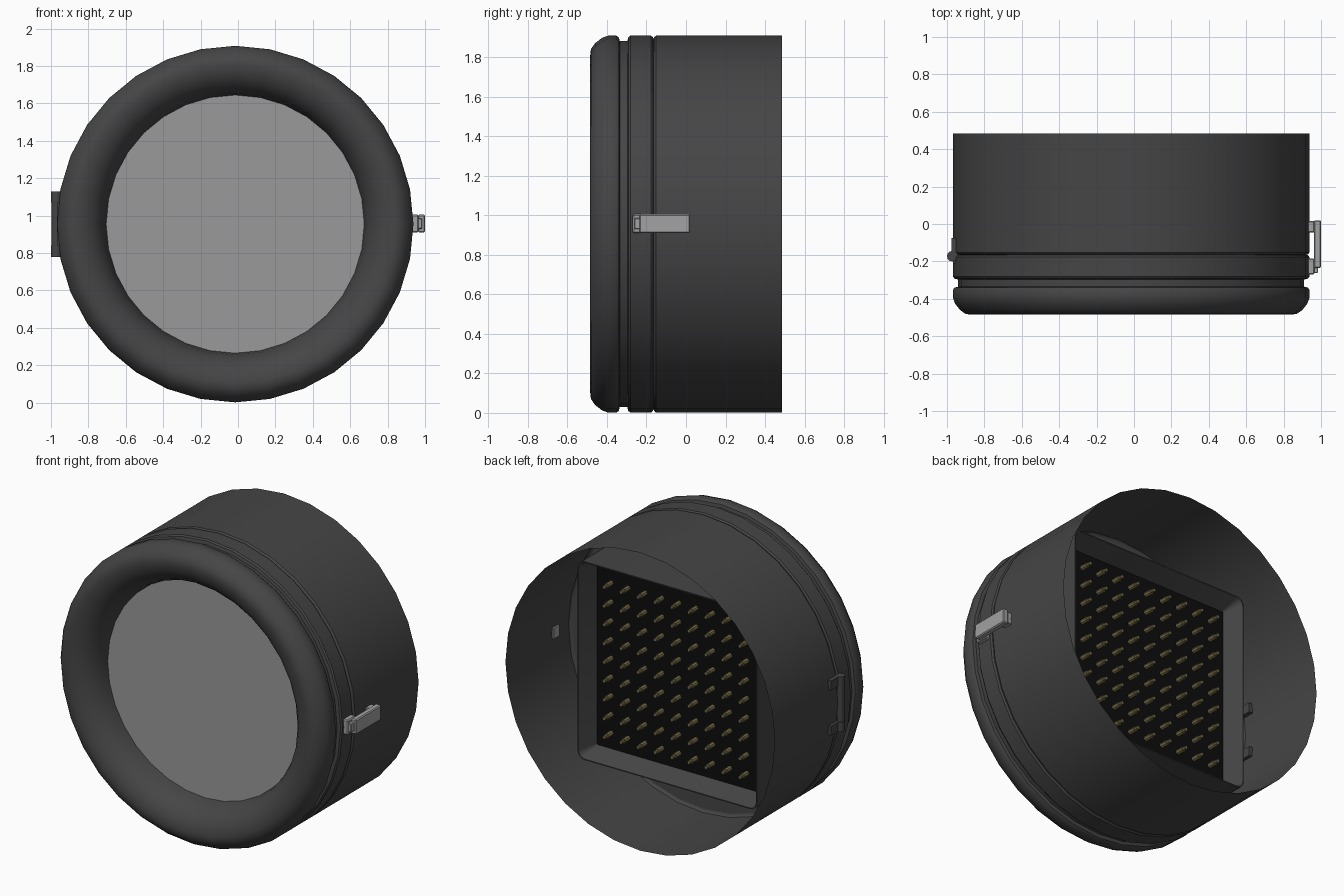
import bpy, bmesh, math
from mathutils import Matrix, Vector

if "Cube" in bpy.data.objects:
    bpy.data.objects.remove(bpy.data.objects["Cube"])

CX, CZ, SEG = -0.015, 0.955, 32


def material(name, rgb):
    m = bpy.data.materials.new(name)
    m.diffuse_color = (*rgb, 1)
    m.use_nodes = True
    m.node_tree.nodes["Principled BSDF"].inputs["Base Color"].default_value = m.diffuse_color
    return m


DARK = material("dark_grey", (0.06, 0.06, 0.06))
LENS = material("lens_grey", (0.32, 0.32, 0.32))
METAL = material("light_metal", (0.36, 0.36, 0.36))
BLACK = material("board_black", (0.004, 0.004, 0.004))
GOLD = material("brass", (0.2, 0.165, 0.07))


def finish(name, bm, mat, smooth=None):
    me = bpy.data.meshes.new(name)
    bm.to_mesh(me)
    bm.free()
    ob = bpy.data.objects.new(name, me)
    bpy.context.collection.objects.link(ob)
    me.materials.append(mat)
    if smooth:
        bpy.ops.object.select_all(action='DESELECT')
        ob.select_set(True)
        bpy.context.view_layer.objects.active = ob
        bpy.ops.object.shade_smooth_by_angle(angle=math.radians(smooth))
    return ob


def skin(bm, loops):
    """Bridge equally sized closed loops of points."""
    rings = [[bm.verts.new(p) for p in loop] for loop in loops]
    for a, b in zip(rings, rings[1:]):
        n = len(a)
        for i in range(n):
            j = (i + 1) % n
            bm.faces.new((a[i], a[j], b[j], b[i]))
    return rings


def circle(r, y):
    return [(CX + r * math.sin(2 * math.pi * i / SEG), y,
             CZ + r * math.cos(2 * math.pi * i / SEG)) for i in range(SEG)]


def lathe(name, profile, mat=DARK):
    bm = bmesh.new()
    skin(bm, [circle(r, y) for r, y in profile])
    return finish(name, bm, mat, 35)


def box(bm, x, y, z, bevel=0.0):
    size = Vector((x[1] - x[0], y[1] - y[0], z[1] - z[0]))
    mid = Vector((x[0] + x[1], y[0] + y[1], z[0] + z[1])) / 2
    made = bmesh.ops.create_cube(bm, size=1, matrix=Matrix.Translation(mid) @ Matrix.Diagonal((*size, 1)))
    if bevel:
        edges = list({e for v in made['verts'] for e in v.link_edges})
        bmesh.ops.bevel(bm, geom=edges, offset=bevel, segments=1, affect='EDGES')


def rod(bm, r, length, mid, axis, sides):
    rot = Matrix.Rotation(math.pi / 2, 4, 'X') if axis == 'Y' else Matrix()
    bmesh.ops.create_cone(bm, cap_ends=True, segments=sides, radius1=r, radius2=r,
                          depth=length, matrix=Matrix.Translation(mid) @ rot)


# Open-backed outer housing with a small lip at the front seam
lathe("housing", [(0.935, -0.165), (0.945, -0.162), (0.953, -0.152), (0.953, 0.485)])
# Door ring behind the bezel, with the groove between them
lathe("door_ring", [(0.935, -0.165), (0.945, -0.167), (0.953, -0.177), (0.953, -0.282),
                    (0.945, -0.292), (0.925, -0.297), (0.925, -0.335)])
# Rounded bezel rolling in to the lens
lathe("bezel", [(0.925, -0.335), (0.945, -0.34), (0.953, -0.352), (0.953, -0.395),
                (0.942, -0.425), (0.915, -0.46), (0.885, -0.481), (0.85, -0.485),
                (0.805, -0.475), (0.76, -0.45), (0.725, -0.41), (0.70, -0.36), (0.69, -0.305)])
# Flat lens
bm = bmesh.new()
bm.faces.new([bm.verts.new(p) for p in circle(0.69, -0.31)])
finish("lens", bm, LENS)
# Inner shelf closing the space behind the bezel
lathe("inner_shelf", [(0.935, -0.165), (0.78, -0.165), (0.69, -0.30)])


# Square board frame with rounded corners, tapered inside
def rounded_square(half, corner, y):
    pts = []
    for k in range(4):
        for s in range(5):
            a = math.pi / 2 * (k + s / 4)
            sx = 1 if k in (0, 3) else -1
            sz = 1 if k in (0, 1) else -1
            pts.append((CX + sx * (half - corner) + corner * math.cos(a), y,
                        CZ + sz * (half - corner) + corner * math.sin(a)))
    return pts


bm = bmesh.new()
skin(bm, [rounded_square(0.635, 0.05, -0.29), rounded_square(0.635, 0.05, 0.21),
          rounded_square(0.628, 0.045, 0.21), rounded_square(0.58, 0.01, 0.085)])
finish("board_frame", bm, DARK, 35)

# Black circuit board
bm = bmesh.new()
box(bm, (CX - 0.58, CX + 0.58), (0.06, 0.09), (CZ - 0.58, CZ + 0.58))
finish("circuit_board", bm, BLACK)

# Grid of brass pins on the board
bm = bmesh.new()
for i in range(-4, 5):
    for j in range(-4, 5):
        x, z = CX + 0.12 * i, CZ + 0.12 * j
        rod(bm, 0.016, 0.05, (x, 0.115, z), 'Y', 8)
        rod(bm, 0.011, 0.03, (x, 0.15, z), 'Y', 8)
finish("pins", bm, GOLD)

# Latch on the right: lever, two feet and a hook
bm = bmesh.new()
box(bm, (0.962, 1.0), (-0.235, 0.02), (0.91, 1.005), 0.006)
box(bm, (0.925, 0.965), (-0.27, -0.185), (0.91, 1.005), 0.006)
box(bm, (0.925, 0.965), (-0.045, 0.015), (0.92, 0.995), 0.004)
box(bm, (0.96, 0.985), (-0.262, -0.215), (0.93, 0.985), 0.004)
finish("latch", bm, METAL)

# Hinge on the left: knuckles, pin and leaves
bm = bmesh.new()
rod(bm, 0.022, 0.23, (-0.974, -0.172, CZ), 'Z', 12)
for lo, hi in ((0.78, 0.84), (1.07, 1.13)):
    rod(bm, 0.028, hi - lo, (-0.972, -0.172, (lo + hi) / 2), 'Z', 12)
    box(bm, (-0.975, -0.93), (-0.172, -0.075), (lo, hi))
box(bm, (-0.968, -0.945), (-0.21, -0.172), (0.84, 1.07))
finish("hinge", bm, DARK, 35)
